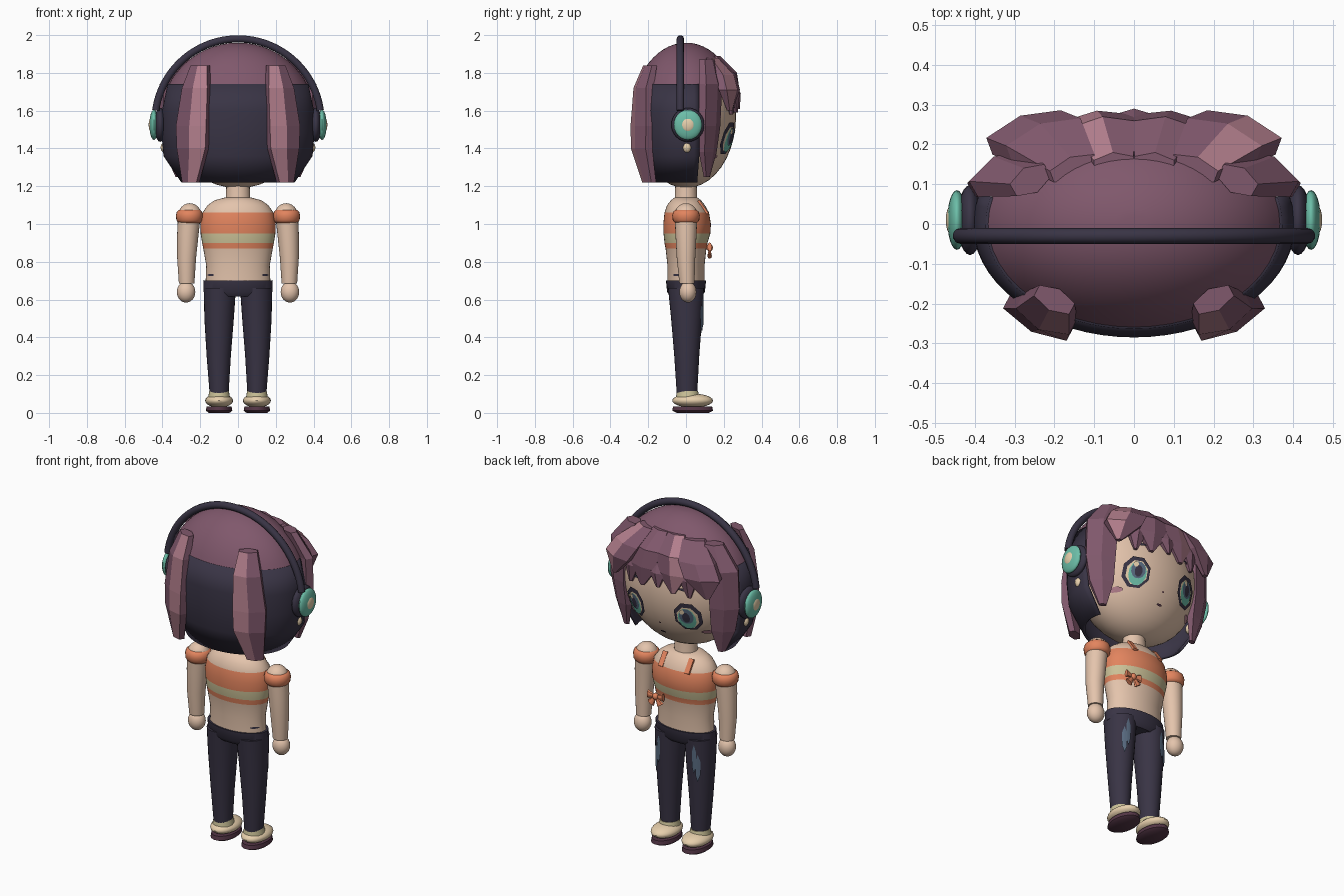
import bpy, bmesh, math
from mathutils import Vector, Matrix

cube = bpy.data.objects.get("Cube")
if cube:
    bpy.data.objects.remove(cube)


def lin(c):
    c /= 255
    return c / 12.92 if c < 0.04045 else ((c + 0.055) / 1.055) ** 2.4


def material(name, *rgb):
    m = bpy.data.materials.new(name)
    m.use_nodes = True
    col = [lin(c) for c in rgb] + [1]
    m.diffuse_color = col
    m.node_tree.nodes["Principled BSDF"].inputs["Base Color"].default_value = col
    return m


SKIN = material("skin", 228, 196, 172)
PLUM = material("plum hair", 128, 88, 108)
ROSE = material("rose highlight", 178, 126, 140)
NAVY = material("dark navy", 57, 52, 69)
ORANGE = material("orange cloth", 226, 132, 94)
SAGE = material("pale sage", 204, 194, 152)
TEAL = material("teal", 108, 190, 168)
STEEL = material("steel blue", 88, 106, 128)
CREAM = material("cream", 236, 212, 176)
WINE = material("wine sole", 84, 54, 70)


def finish(bm, name, mats, angle=40):
    """Turn a bmesh into an object; angle 0 keeps it flat."""
    bmesh.ops.recalc_face_normals(bm, faces=bm.faces)
    me = bpy.data.meshes.new(name)
    bm.to_mesh(me)
    bm.free()
    for m in mats:
        me.materials.append(m)
    if angle:
        for p in me.polygons:
            p.use_smooth = True
        me.set_sharp_from_angle(angle=math.radians(angle))
    ob = bpy.data.objects.new(name, me)
    bpy.context.collection.objects.link(ob)
    return ob


def loft(name, rings, mats, n=32, rule=None, arc=None, angle=40):
    """Stack elliptical rings (z, cx, cy, rx, ry); arc leaves the shell open."""
    bm = bmesh.new()
    a0, a1 = arc or (0, 2 * math.pi)
    count = n + 1 if arc else n
    loops = []
    for z, cx, cy, rx, ry in rings:
        ts = [a0 + (a1 - a0) * i / n for i in range(count)]
        loops.append([bm.verts.new((cx + rx * math.cos(t), cy + ry * math.sin(t), z)) for t in ts])
    for lo, hi in zip(loops, loops[1:]):
        for i in range(n):
            j = (i + 1) % count
            f = bm.faces.new((lo[i], lo[j], hi[j], hi[i]))
            if rule:
                f.material_index = rule(f.calc_center_median().z)
    if not arc:
        bm.faces.new(loops[0])
        bm.faces.new(loops[-1])
    return finish(bm, name, mats, angle)


def ball(name, loc, radii, mat, n=24):
    bm = bmesh.new()
    bmesh.ops.create_uvsphere(bm, u_segments=n, v_segments=n // 2, radius=1,
                              matrix=Matrix.Translation(loc) @ Matrix.Diagonal((*radii, 1)))
    return finish(bm, name, [mat])


def strand(name, pts, s=1, light=(), out=None):
    """Six-sided hair lock through (x, y, z, width, depth); light lists rose facets."""
    bm = bmesh.new()
    loops = []
    for x, y, z, w, d in pts:
        nv = Vector(out or (x / 0.16, y / 0.08)).normalized()
        tv = Vector((-nv.y, nv.x))
        loop = []
        for i in range(6):
            a = math.radians(30 + 60 * i)
            p = Vector((x, y)) + tv * w * math.cos(a) * 1.15 + nv * d * math.sin(a)
            loop.append(bm.verts.new((p.x * s, p.y, z)))
        loops.append(loop)
    for lo, hi in zip(loops, loops[1:]):
        for i in range(6):
            f = bm.faces.new((lo[i], lo[(i + 1) % 6], hi[(i + 1) % 6], hi[i]))
            f.material_index = int(i in light)
    bm.faces.new(loops[0])
    bm.faces.new(loops[-1])
    return finish(bm, name, [PLUM, ROSE], 0)


def decal(name, x, z, w, h, mat, surf, lift=0.007, n=12, side=1):
    """Thin plate of half-size w, h laid on an ellipsoid (cx, cz, rx, ry, rz)."""
    cx, cz, rx, ry, rz = surf

    def put(px, pz):
        k = 1 - ((px - cx) / rx) ** 2 - ((pz - cz) / rz) ** 2
        return bm.verts.new((px, side * (ry * math.sqrt(max(k, 0)) + lift), pz))
    bm = bmesh.new()
    mid = put(x, z)
    ts = [2 * math.pi * (i + 0.5) / n for i in range(n)]
    rim = [put(x + w * math.cos(t), z + h * math.sin(t)) for t in ts]
    for i in range(n):
        f = bm.faces.new((mid, rim[i], rim[(i + 1) % n]))
        f.normal_update()
        if f.normal.y * side < 0:
            f.normal_flip()
    me = bpy.data.meshes.new(name)
    bm.to_mesh(me)
    bm.free()
    me.materials.append(mat)
    bpy.context.collection.objects.link(bpy.data.objects.new(name, me))


# Head and face
HEAD = (0, 1.57, 0.37, 0.27, 0.38)
ball("head", (0, 0, 1.57), (0.37, 0.265, 0.38), SKIN, 40)
for s in (-1, 1):
    decal("eye_outline", s * 0.17, 1.455, 0.075, 0.09, NAVY, HEAD, 0.004, 8)
    decal("eye_white", s * 0.17, 1.45, 0.058, 0.07, CREAM, HEAD, 0.007, 8)
    decal("eye_iris", s * 0.168, 1.445, 0.047, 0.066, TEAL, HEAD, 0.010)
    decal("eye_iris_upper", s * 0.168, 1.462, 0.038, 0.047, STEEL, HEAD, 0.012)
    decal("eye_pupil", s * 0.168, 1.455, 0.02, 0.032, NAVY, HEAD, 0.014)
    decal("eye_glint", s * 0.168 + 0.018, 1.49, 0.013, 0.016, CREAM, HEAD, 0.016, 8)
    decal("eyebrow", s * 0.17, 1.62, 0.045, 0.009, NAVY, HEAD, 0.006, 8)
    decal("blush", s * 0.245, 1.355, 0.03, 0.014, ROSE, HEAD)
    ball("earring", (s * 0.385, 0.005, 1.405), (0.025, 0.025, 0.03), CREAM, 12)
decal("mouth", 0, 1.32, 0.018, 0.006, WINE, HEAD, 0.006, 8)
decal("nose", 0, 1.385, 0.007, 0.005, ROSE, HEAD, 0.006, 8)

# Hair cap and dark bob
dome = []
for i in range(12):
    z = 1.73 + 0.229 * math.sin(i / 11 * math.pi / 2)
    k = math.sqrt(1 - ((z - 1.56) / 0.40) ** 2)
    dome.append((z, 0, 0, 0.41 * k, 0.29 * k))
loft("hair_cap", dome, [PLUM], 48)
bob = loft("hair_bob", [(1.22, 0, 0, 0.30, 0.23), (1.36, 0, 0, 0.395, 0.272), (1.48, 0, 0, 0.405, 0.283),
                        (1.6, 0, 0, 0.403, 0.285), (1.74, 0, 0, 0.373, 0.264)],
           [NAVY], 36, arc=(math.radians(165), math.radians(375)))
mod = bob.modifiers.new("thickness", "SOLIDIFY")
mod.thickness = 0.015
mod.offset = -1

# Hair locks
for s in (-1, 1):
    strand("back_lock", [(0.2, -0.19, 1.84, 0.05, 0.03), (0.22, -0.225, 1.72, 0.075, 0.045),
                         (0.24, -0.235, 1.52, 0.09, 0.04), (0.24, -0.235, 1.4, 0.085, 0.04),
                         (0.25, -0.195, 1.22, 0.045, 0.03)], s, (1,))
    strand("side_lock", [(0.26, 0.11, 1.87, 0.05, 0.035), (0.33, 0.13, 1.74, 0.085, 0.045),
                         (0.34, 0.125, 1.52, 0.08, 0.04), (0.325, 0.115, 1.38, 0.065, 0.035),
                         (0.31, 0.11, 1.25, 0.02, 0.015)], s, out=(0.5, 0.87))
    strand("outer_fringe", [(0.15, 0.14, 1.88, 0.06, 0.03), (0.22, 0.21, 1.79, 0.10, 0.045),
                            (0.27, 0.23, 1.71, 0.10, 0.045), (0.30, 0.23, 1.6, 0.015, 0.015)],
           s, (1,) if s > 0 else (), out=(0.35, 0.94))
    strand("inner_fringe", [(0.05, 0.15, 1.89, 0.05, 0.03), (0.075, 0.23, 1.80, 0.085, 0.04),
                            (0.09, 0.25, 1.70, 0.085, 0.035), (0.10, 0.262, 1.59, 0.012, 0.012)],
           s, (1,) if s < 0 else (), out=(0.1, 1))
    strand("fringe_tip", [(0.17, 0.21, 1.76, 0.05, 0.03), (0.18, 0.235, 1.68, 0.05, 0.03),
                          (0.19, 0.24, 1.58, 0.01, 0.01)], s, out=(0.2, 1))
strand("centre_tip", [(0, 0.23, 1.76, 0.05, 0.03), (0, 0.26, 1.69, 0.05, 0.03),
                      (-0.01, 0.275, 1.61, 0.01, 0.01)], out=(0, 1))

# Headphones
cu = bpy.data.curves.new("headband", "CURVE")
cu.dimensions = "3D"
cu.bevel_depth = 0.02
cu.bevel_resolution = 3
cu.use_fill_caps = True
sp = cu.splines.new("POLY")
sp.points.add(48)
for i, p in enumerate(sp.points):
    a = math.radians(8 + 164 * i / 48)
    p.co = (0.44 * math.cos(a), -0.03, 1.54 + 0.44 * math.sin(a), 1)
cu.materials.append(NAVY)
bpy.context.collection.objects.link(bpy.data.objects.new("headband", cu))
for s in (-1, 1):
    ball("ear_cushion", (s * 0.412, 0.01, 1.525), (0.032, 0.088, 0.09), NAVY)
    ball("ear_cup", (s * 0.445, 0.01, 1.525), (0.024, 0.075, 0.08), TEAL)
    ball("ear_cup_centre", (s * 0.458, 0.01, 1.525), (0.015, 0.038, 0.04), CREAM)

# Neck and torso with banded top
loft("neck", [(1.06, 0, 0, 0.075, 0.07), (1.13, 0, 0, 0.065, 0.06), (1.25, 0, 0, 0.06, 0.055)], [SKIN], 24)
loft("torso", [(0.68, 0, 0, 0.172, 0.098), (0.78, 0, 0, 0.168, 0.098), (0.87, 0, 0, 0.184, 0.108),
               (0.90, 0, 0, 0.19, 0.114), (0.95, 0, 0.005, 0.198, 0.124), (1.0, 0, 0.006, 0.2, 0.126),
               (1.06, 0, 0.004, 0.188, 0.118), (1.10, 0, 0, 0.16, 0.1), (1.125, 0, 0, 0.125, 0.08),
               (1.14, 0, 0, 0.07, 0.06)], [SKIN, ORANGE, SAGE], 40,
     lambda z: 0 if z < 0.87 or z > 1.06 else (2 if 0.90 < z < 0.95 else 1), angle=60)
for s in (-1, 1):
    bm = bmesh.new()
    bmesh.ops.create_cube(bm, size=1, matrix=Matrix.Translation((s * 0.085, 0.09, 1.09))
                          @ Matrix.Rotation(math.radians(35), 4, "X") @ Matrix.Diagonal((0.03, 0.012, 0.085, 1)))
    finish(bm, "shoulder_strap", [ORANGE], 0)
    decal("waist_mark", s * 0.145, 0.73, 0.02, 0.006, NAVY, (0, 0.73, 0.17, 0.098, 9), 0.004, 6, -1)

# Bow
bow = Vector((0.11, 0.125, 0.875))
ball("bow_knot", bow, (0.018, 0.018, 0.02), ORANGE, 12)
for s in (-1, 1):
    for part, tilt, size in (("bow_loop", 5, 0.05), ("bow_tail", -55, 0.055)):
        bm = bmesh.new()
        bmesh.ops.create_cone(bm, cap_ends=True, segments=8, radius1=0.024, radius2=0.006, depth=size)
        turn = Matrix.Rotation(math.radians(-90), 4, "Y") @ Matrix.Diagonal((1, 0.5, 1, 1))
        shape = Matrix.Rotation(math.radians(-tilt), 4, "Y") @ Matrix.Translation((size / 2, 0, 0)) @ turn
        bm.transform(Matrix.Translation(bow) @ Matrix.Diagonal((s, 1, 1, 1)) @ shape)
        finish(bm, part, [ORANGE], 0)

# Arms
for s in (-1, 1):
    ball("shoulder", (s * 0.255, 0, 1.045), (0.062, 0.062, 0.065), SKIN)
    loft("arm", [(0.685, s * 0.272, 0.005, 0.041, 0.04), (0.82, s * 0.272, 0, 0.05, 0.049),
                 (0.95, s * 0.265, 0, 0.057, 0.056), (1.05, s * 0.257, 0, 0.06, 0.06)], [SKIN], 24)
    loft("sleeve_band", [(1.005, s * 0.257, 0, 0.058, 0.058), (1.02, s * 0.257, 0, 0.069, 0.07),
                         (1.045, s * 0.257, 0, 0.072, 0.073), (1.065, s * 0.257, 0, 0.067, 0.068),
                         (1.075, s * 0.257, 0, 0.055, 0.055)], [ORANGE], 24, angle=60)
    ball("hand", (s * 0.275, 0.01, 0.64), (0.049, 0.045, 0.056), SKIN)

# Trousers
loft("hips", [(0.615, 0, 0, 0.15, 0.08), (0.64, 0, 0, 0.182, 0.1), (0.7, 0, 0, 0.184, 0.106)], [NAVY], 32)
for s in (-1, 1):
    loft("leg", [(0.10, s * 0.1, 0.005, 0.05, 0.054), (0.3, s * 0.102, 0.004, 0.064, 0.066),
                 (0.5, s * 0.1, 0.003, 0.078, 0.082), (0.66, s * 0.096, 0, 0.085, 0.095)], [NAVY], 28)
    for dx, z, h in ((0.015, 0.55, 0.085), (0.035, 0.5, 0.08)):
        decal("faded_patch", s * (0.1 + dx), z, 0.014, h, STEEL, (s * 0.1, z, 0.08, 0.089, 9), 0.004, 6)

# Shoes
for s in (-1, 1):
    loft("ankle_cuff", [(0.07, s * 0.1, 0.01, 0.06, 0.065), (0.115, s * 0.1, 0.008, 0.052, 0.056)], [SAGE], 24)
    ball("shoe", (s * 0.1, 0.035, 0.065), (0.074, 0.108, 0.037), CREAM)
    loft("sole", [(0, s * 0.1, 0.035, 0.055, 0.085), (0.012, s * 0.1, 0.035, 0.07, 0.108),
                  (0.035, s * 0.1, 0.035, 0.066, 0.103)], [WINE], 28)
